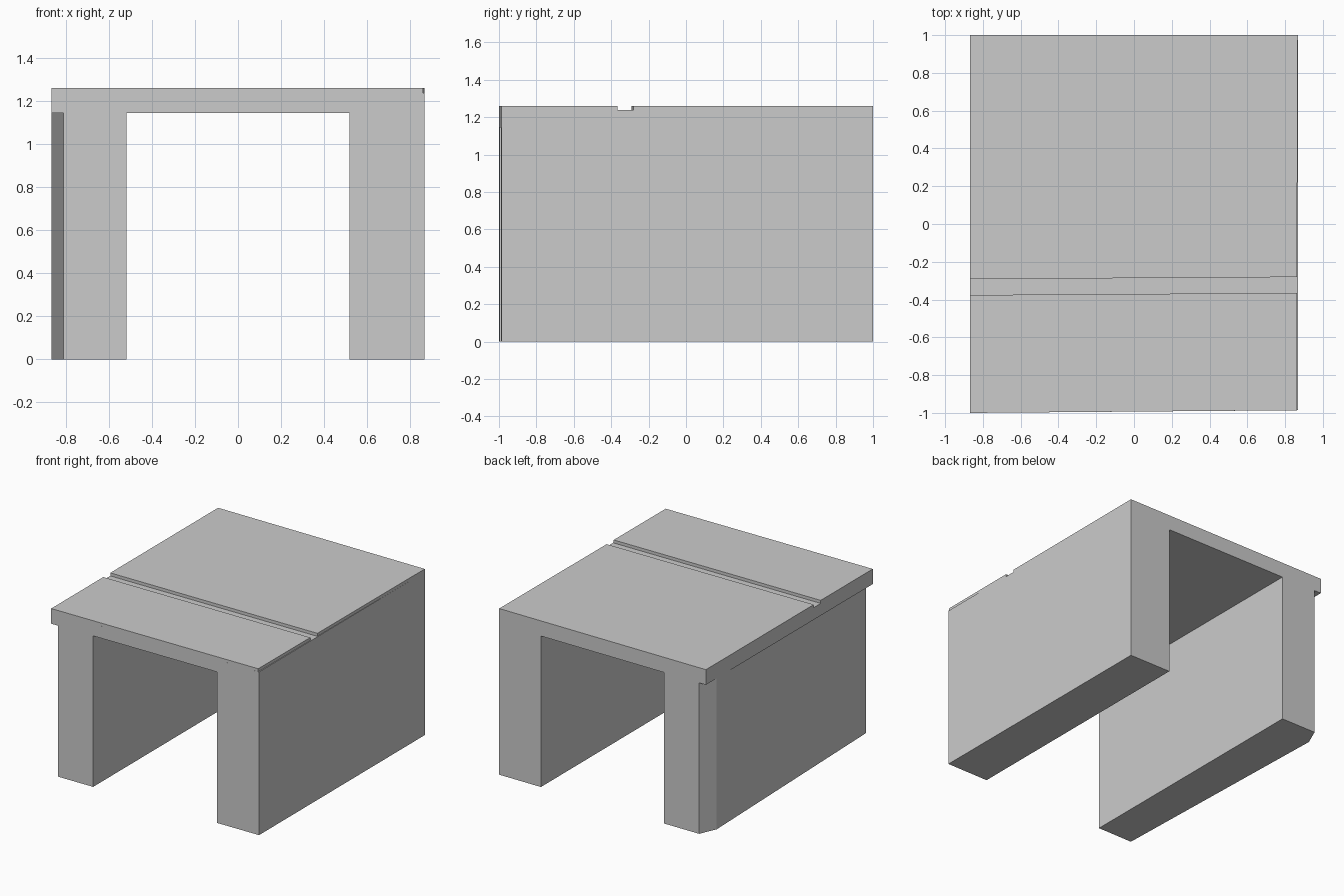
import bpy, bmesh

if "Cube" in bpy.data.objects:
    bpy.data.objects.remove(bpy.data.objects["Cube"])

W = 0.867          # half width
IN = 0.517         # half width of the opening
LEG_TOP, DECK_TOP, TOP = 1.145, 1.237, 1.26


def front(x):
    """y of the slightly skewed front face at x"""
    return -1.0 + 0.014 * (x + W) / (2 * W)


def prism(name, outline, z0, z1):
    """Extrude a plan outline (counter-clockwise) from z0 to z1"""
    bm = bmesh.new()
    low = [bm.verts.new((x, y, z0)) for x, y in outline]
    high = [bm.verts.new((x, y, z1)) for x, y in outline]
    bm.faces.new(low[::-1])
    bm.faces.new(high)
    n = len(outline)
    for i in range(n):
        j = (i + 1) % n
        bm.faces.new((low[i], low[j], high[j], high[i]))
    mesh = bpy.data.meshes.new(name)
    bm.to_mesh(mesh)
    bm.free()
    obj = bpy.data.objects.new(name, mesh)
    bpy.context.collection.objects.link(obj)
    return obj


def edge_x(y):
    """x of the right edge of the top panels, drifting inwards to the front"""
    return W - 0.007 * (1 - y) / 2


# Right wall: plain block
prism("right_wall", [(IN, front(IN)), (W, front(W)), (W, 1), (IN, 1)], 0, LEG_TOP)

# Left wall: outer face slants inwards to the front, chamfered at the back
prism("left_wall", [(-0.81, front(-0.81)), (-IN, front(-IN)), (-IN, 1),
                    (-0.81, 1), (-W, 0.87)], 0, LEG_TOP)

# Deck spanning both walls
prism("deck", [(-W, front(-W)), (W, front(W)), (W, 1), (-W, 1)], LEG_TOP, DECK_TOP)

# Two thin top panels with a shallow channel between them
prism("front_top_panel", [(-W, front(-W)), (edge_x(-0.986), front(W)),
                          (edge_x(-0.365), -0.365), (-W, -0.376)], DECK_TOP, TOP)
prism("rear_top_panel", [(-W, -0.292), (edge_x(-0.281), -0.281),
                         (W, 1), (-W, 1)], DECK_TOP, TOP)
